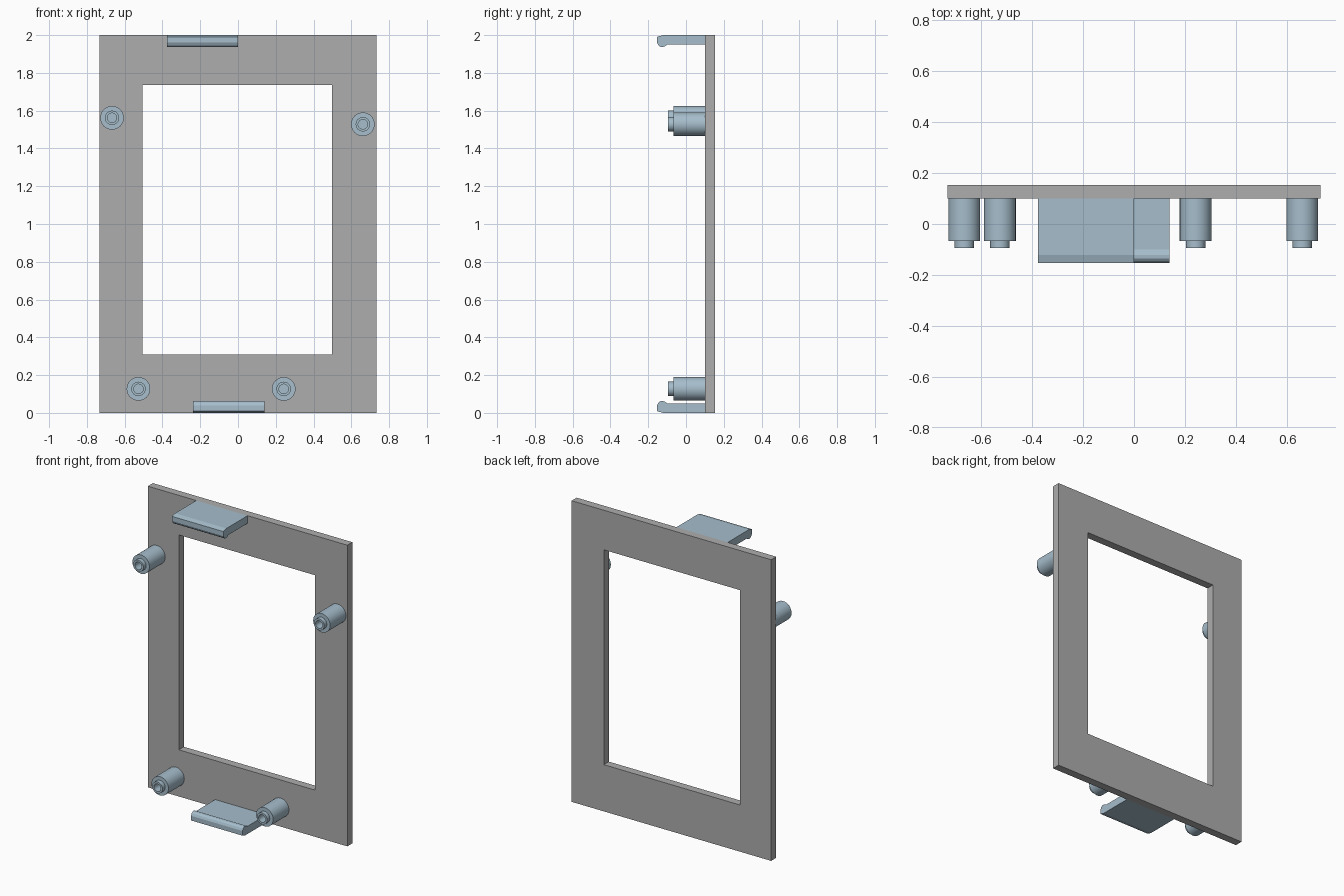
import bpy, bmesh, math
from mathutils import Matrix

if "Cube" in bpy.data.objects:
    bpy.data.objects.remove(bpy.data.objects["Cube"])


def material(name, rgb):
    m = bpy.data.materials.new(name)
    m.diffuse_color = (*rgb, 1)
    m.use_nodes = True
    m.node_tree.nodes["Principled BSDF"].inputs["Base Color"].default_value = m.diffuse_color
    return m


GREY = material("plate grey", (0.42, 0.42, 0.42))
BLUE = material("pale blue", (0.38, 0.51, 0.60))
PLATE_FRONT, PLATE_BACK = 0.10, 0.153


def finish(name, bm, mat):
    bmesh.ops.recalc_face_normals(bm, faces=bm.faces)
    mesh = bpy.data.meshes.new(name)
    bm.to_mesh(mesh)
    bm.free()
    mesh.materials.append(mat)
    ob = bpy.data.objects.new(name, mesh)
    bpy.context.collection.objects.link(ob)
    return ob


def bridge_rings(name, rings, mat, closed):
    """Join rings of points with quads; closed joins last to first, else caps both ends."""
    bm = bmesh.new()
    rows = [[bm.verts.new(p) for p in ring] for ring in rings]
    n = len(rows[0])
    pairs = list(zip(rows, rows[1:])) + ([(rows[-1], rows[0])] if closed else [])
    for a, b in pairs:
        for i in range(n):
            j = (i + 1) % n
            bm.faces.new((a[i], a[j], b[j], b[i]))
    if not closed:
        bm.faces.new(rows[0])
        bm.faces.new(rows[-1])
    return finish(name, bm, mat)


def rectangle(x0, x1, z0, z1, y):
    return [(x0, y, z0), (x1, y, z0), (x1, y, z1), (x0, y, z1)]


# Flat frame with a rectangular window
outer = (-0.733, 0.733, 0.0, 2.0)
window = (-0.505, 0.497, 0.31, 1.737)
bridge_rings("frame_plate", [rectangle(*outer, PLATE_FRONT), rectangle(*outer, PLATE_BACK),
                             rectangle(*window, PLATE_BACK), rectangle(*window, PLATE_FRONT)],
             GREY, True)


# Stepped hollow standoffs: (radius, y) profile from plate to the blind hole bottom
POST = [(0.0625, PLATE_FRONT), (0.0625, -0.066), (0.038, -0.066),
        (0.038, -0.094), (0.025, -0.094), (0.025, 0.095)]


def standoff(name, x, z, sides=32):
    angles = [2 * math.pi * i / sides for i in range(sides)]
    rings = [[(x + r * math.cos(a), y, z + r * math.sin(a)) for a in angles] for r, y in POST]
    ob = bridge_rings(name, rings, BLUE, False)
    bpy.ops.object.select_all(action="DESELECT")
    bpy.context.view_layer.objects.active = ob
    ob.select_set(True)
    bpy.ops.object.shade_smooth_by_angle(angle=math.radians(30))


standoff("standoff_upper_left", -0.667, 1.562)
standoff("standoff_upper_right", 0.661, 1.528)
standoff("standoff_lower_left", -0.527, 0.127)
standoff("standoff_lower_right", 0.242, 0.127)

# Snap clips: (y, distance inward from the plate edge), with a rounded lip
CLIP = [(PLATE_FRONT, 0.0), (-0.122, 0.0), (-0.153, 0.009), (-0.153, 0.040), (-0.146, 0.054),
        (-0.135, 0.062), (-0.122, 0.063), (-0.112, 0.059), (-0.100, 0.051), (PLATE_FRONT, 0.051)]


def clip(name, x0, x1, top):
    rings = [[(x, y, 2.0 - d if top else d) for y, d in CLIP] for x in (x0, x1)]
    bridge_rings(name, rings, BLUE, False)


clip("top_clip", -0.377, 0.0, True)
clip("bottom_clip", -0.238, 0.14, False)
